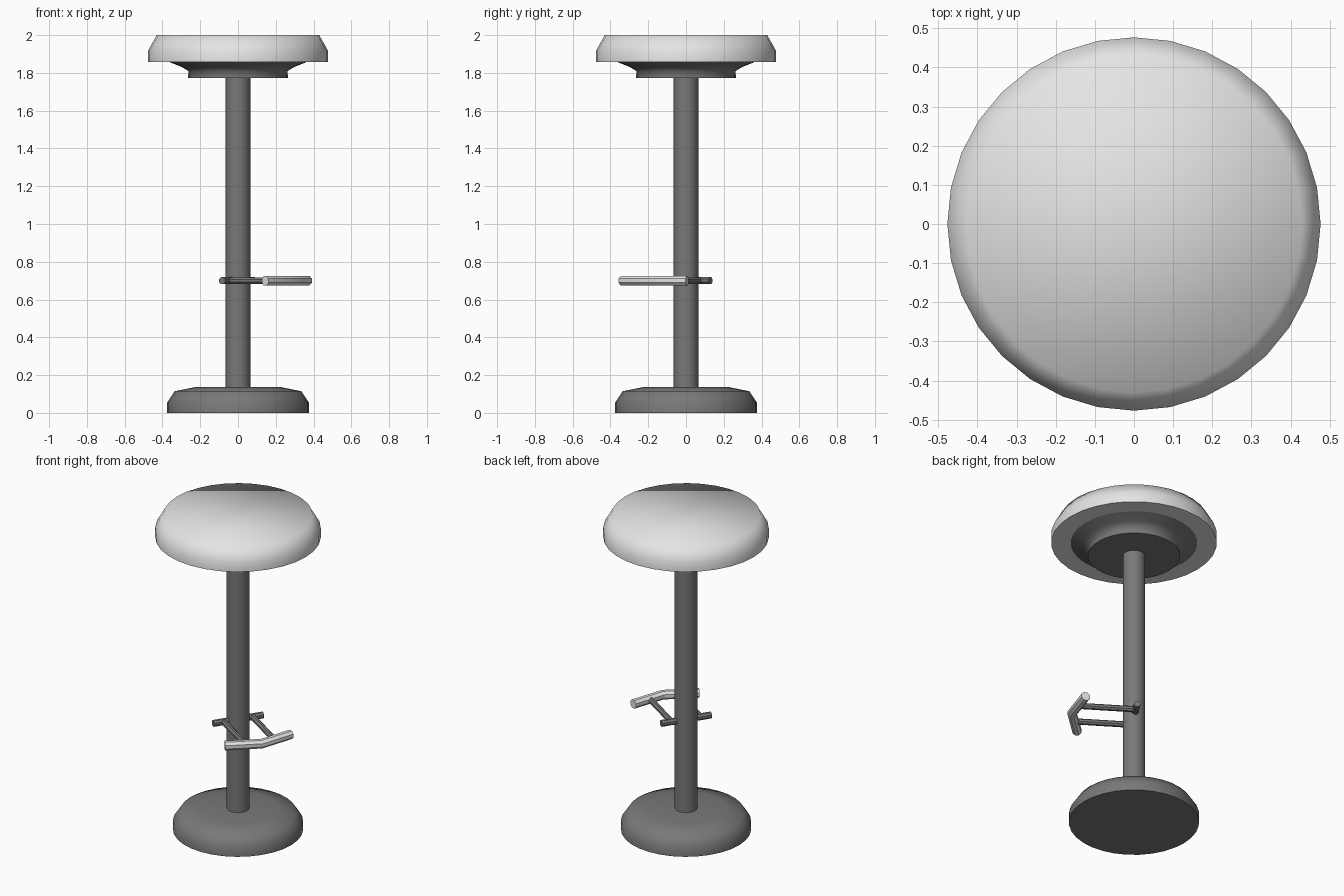
import bpy, bmesh, math
from mathutils import Vector, Matrix

if "Cube" in bpy.data.objects:
    bpy.data.objects.remove(bpy.data.objects["Cube"])


def material(name, v):
    m = bpy.data.materials.new(name)
    m.diffuse_color = (v, v, v, 1)
    m.use_nodes = True
    m.node_tree.nodes["Principled BSDF"].inputs["Base Color"].default_value = m.diffuse_color
    return m


LIGHT = material("light grey", 0.78)
DARK = material("dark metal grey", 0.19)


def finish(name, bm, mat, angle):
    bmesh.ops.recalc_face_normals(bm, faces=bm.faces[:])
    me = bpy.data.meshes.new(name)
    bm.to_mesh(me)
    bm.free()
    me.materials.append(mat)
    ob = bpy.data.objects.new(name, me)
    bpy.context.collection.objects.link(ob)
    bpy.ops.object.select_all(action='DESELECT')
    ob.select_set(True)
    bpy.context.view_layer.objects.active = ob
    bpy.ops.object.shade_smooth_by_angle(angle=math.radians(angle))
    return ob


def bridge(bm, rings):
    # join successive rings of vertices and cap both ends
    for a, b in zip(rings, rings[1:]):
        n = len(a)
        for i in range(n):
            j = (i + 1) % n
            bm.faces.new((a[i], a[j], b[j], b[i]))
    bm.faces.new(rings[0][::-1])
    bm.faces.new(rings[-1])


def lathe(name, profile, mat, sides=32):
    bm = bmesh.new()
    angs = [2 * math.pi * i / sides for i in range(sides)]
    bridge(bm, [[bm.verts.new((r * math.cos(a), r * math.sin(a), z)) for a in angs]
                for r, z in profile])
    return finish(name, bm, mat, 70)


# footrest frame: local x points outward, turned about the pole
TURN = Matrix.Rotation(math.radians(-33), 4, 'Z')
FOOT_Z = 0.70


def rod(name, pts, radius, mat, sides=8):
    bm = bmesh.new()
    pts = [TURN @ Vector((x, y, FOOT_Z)) for x, y in pts]
    up = Vector((0, 0, 1))
    rings = []
    for i, p in enumerate(pts):
        t = (pts[min(i + 1, len(pts) - 1)] - pts[max(i - 1, 0)]).normalized()
        side = t.cross(up)
        ring = []
        for k in range(sides):
            a = 2 * math.pi * (k + 0.5) / sides
            ring.append(bm.verts.new(p + radius * (math.cos(a) * side + math.sin(a) * up)))
        rings.append(ring)
    bridge(bm, rings)
    return finish(name, bm, mat, 30)


# turned parts
lathe("base", [(0.375, 0), (0.375, 0.055), (0.335, 0.115), (0.225, 0.137)], DARK)
lathe("pole", [(0.065, 0.12), (0.065, 1.79)], DARK)
lathe("seat_flange", [(0.265, 1.772), (0.262, 1.81), (0.30, 1.832), (0.375, 1.862)], DARK)
lathe("seat", [(0.477, 1.858), (0.477, 1.917), (0.43, 2.0)], LIGHT)

# footrest
rod("foot_bar", [(0.305, -0.205), (0.36, 0), (0.305, 0.205)], 0.028, LIGHT)
rod("foot_crossbar", [(0, -0.155), (0, 0.155)], 0.02, DARK)
for label, v in (("left", -0.09), ("right", 0.09)):
    rod("foot_strut_" + label, [(0, v), (0.335, v)], 0.018, DARK)
